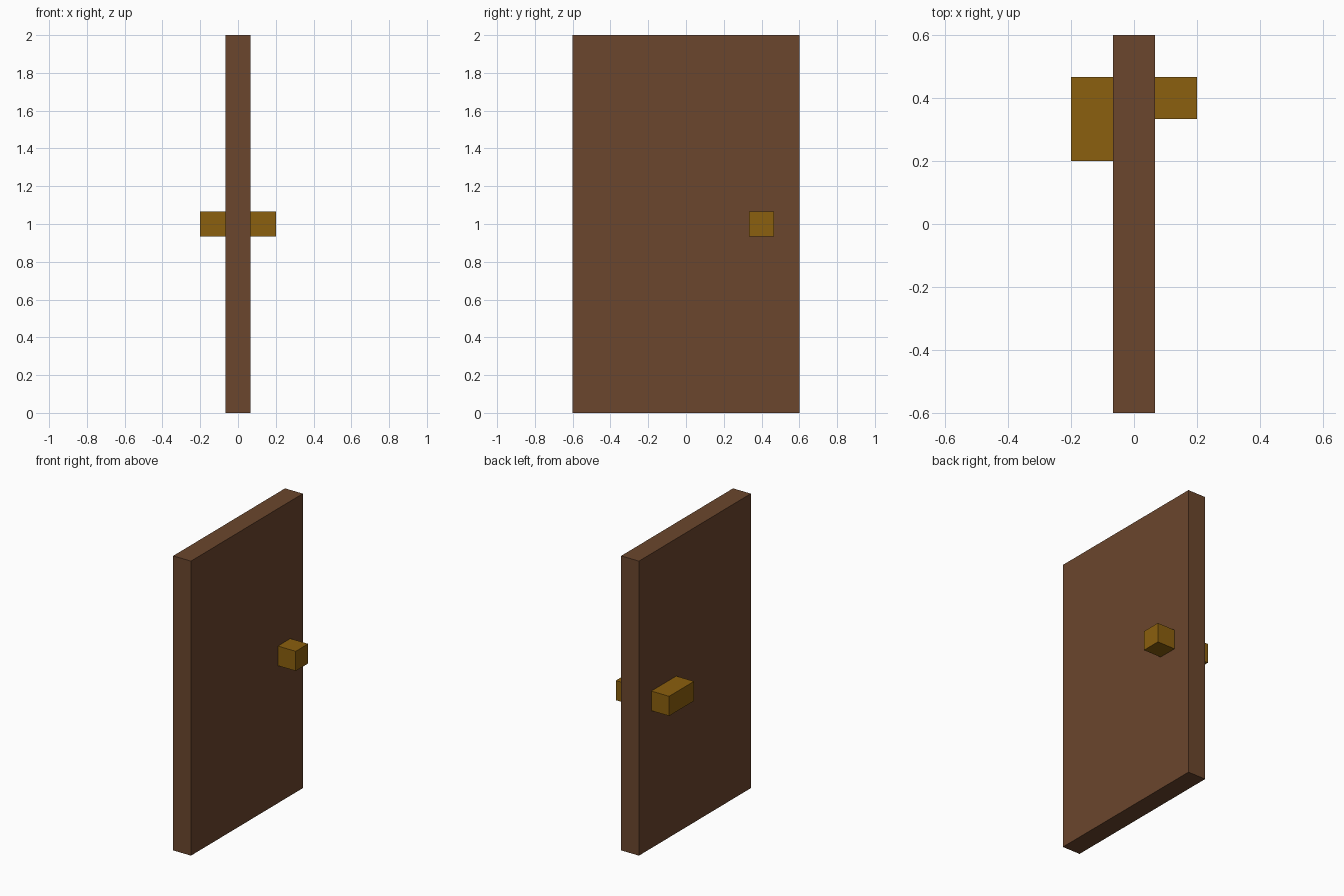
import bpy

if "Cube" in bpy.data.objects:
    bpy.data.objects.remove(bpy.data.objects["Cube"])

U = 2 / 15  # the model's block unit


def material(name, rgb):
    m = bpy.data.materials.new(name)
    m.diffuse_color = (*rgb, 1)
    m.use_nodes = True
    m.node_tree.nodes["Principled BSDF"].inputs["Base Color"].default_value = m.diffuse_color
    return m


def box(name, lo, hi, mat):
    """Box between two opposite corners."""
    centre = [(a + b) / 2 for a, b in zip(lo, hi)]
    bpy.ops.mesh.primitive_cube_add(size=1, location=centre)
    ob = bpy.context.object
    ob.name = name
    ob.scale = [b - a for a, b in zip(lo, hi)]
    bpy.ops.object.transform_apply(location=False, rotation=False, scale=True)
    ob.data.materials.append(mat)
    return ob


wood = material("brown wood", (0.147, 0.061, 0.026))
brass = material("dark brass", (0.258, 0.115, 0.0044))

# Door slab
box("door_panel", (-U / 2, -0.6, 0), (U / 2, 0.6, 2), wood)

# Square knob on the right face, longer handle on the left face
z0, z1 = 1 - U / 2, 1 + U / 2
box("door_knob", (U / 2, 2.5 * U, z0), (1.5 * U, 3.5 * U, z1), brass)
box("door_handle", (-1.5 * U, 1.5 * U, z0), (-U / 2, 3.5 * U, z1), brass)
